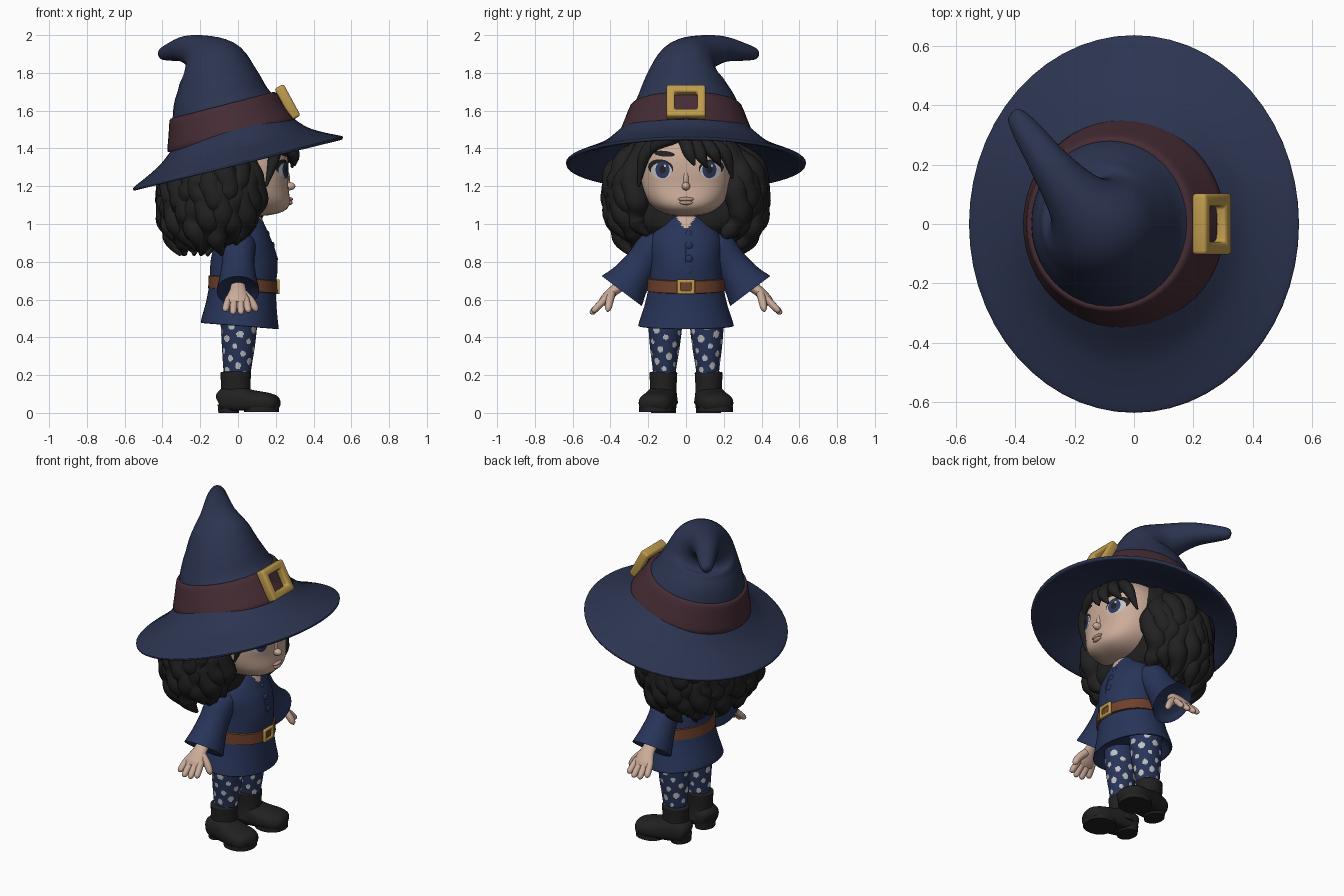
import bpy, bmesh, math
from mathutils import Vector, Matrix

if "Cube" in bpy.data.objects:
    bpy.data.objects.remove(bpy.data.objects["Cube"])

def mat(name, *c):
    m = bpy.data.materials.new(name)
    m.diffuse_color = (*c, 1)
    m.use_nodes = True
    m.node_tree.nodes["Principled BSDF"].inputs["Base Color"].default_value = m.diffuse_color
    return m

HAT = mat("hat navy", .025, .035, .082)
COAT = mat("coat blue", .021, .035, .100)
BAND = mat("band maroon", .060, .025, .034)
GOLD = mat("gold", .52, .33, .075)
SKIN = mat("skin", .60, .41, .32)
BELT = mat("belt brown", .155, .052, .024)
BLACK = mat("soft black", .015, .015, .015)
PALE = mat("pale grey", .52, .53, .54)
IRIS = mat("iris blue", .024, .038, .11)
LIP = mat("lip pink", .50, .31, .25)

def finish(name, bm, mats, rule=None, move=None):
    if move:
        for v in bm.verts:
            v.co = Vector(move(*v.co))
    bmesh.ops.recalc_face_normals(bm, faces=bm.faces)
    for f in bm.faces:
        f.smooth = True
        if rule:
            f.material_index = rule(f.calc_center_median())
    me = bpy.data.meshes.new(name)
    bm.to_mesh(me)
    bm.free()
    for m in mats:
        me.materials.append(m)
    ob = bpy.data.objects.new(name, me)
    bpy.context.collection.objects.link(ob)
    me.set_sharp_from_angle(angle=math.radians(55))
    return ob

def resample(rows, steps):
    out = []
    for i in range(len(rows) - 1):
        p0, p1, p2, p3 = rows[max(i - 1, 0)], rows[i], rows[i + 1], rows[min(i + 2, len(rows) - 1)]
        for k in range(steps):
            t = k / steps
            out.append([.5 * (2 * b + (c - a) * t + (2 * a - 5 * b + 4 * c - d) * t * t + (3 * b - a - 3 * c + d) * t ** 3)
                        for a, b, c, d in zip(p0, p1, p2, p3)])
    return out + [list(rows[-1])]

# loft of ellipses along a path; each row is x, y, z, radius u, radius v
def loft(name, rows, *mats, n=32, steps=4, axis=None, ref=(1, 0, 0), rule=None, move=None, power=1):
    rows = resample(rows, steps)
    pts = [Vector(r[:3]) for r in rows]
    bm, rings = bmesh.new(), []
    for i, r in enumerate(rows):
        t = Vector(axis).normalized() if axis else (pts[min(i + 1, len(pts) - 1)] - pts[max(i - 1, 0)]).normalized()
        u = Vector(ref)
        u = (u - t * u.dot(t)).normalized()
        v = t.cross(u)
        ring = []
        for k in range(n):
            c, s = math.cos(math.tau * k / n), math.sin(math.tau * k / n)
            c, s = (math.copysign(abs(q) ** power, q) for q in (c, s))
            ring.append(bm.verts.new(pts[i] + u * c * max(r[3], .002) + v * s * max(r[4], .002)))
        rings.append(ring)
    for a, b in zip(rings, rings[1:]):
        for k in range(n):
            bm.faces.new((a[k], a[(k + 1) % n], b[(k + 1) % n], b[k]))
    bm.faces.new(rings[0])
    bm.faces.new(rings[-1])
    return finish(name, bm, mats, rule, move)

def ball(name, c, r, m):
    bm = bmesh.new()
    bmesh.ops.create_uvsphere(bm, u_segments=24, v_segments=14, radius=1)
    return finish(name, bm, [m], move=lambda x, y, z: (c[0] + x * r[0], c[1] + y * r[1], c[2] + z * r[2]))

# rounded rectangular buckle frame facing +x and leaning back
def buckle(name, c, w, h, bar, thick, lean):
    bm = bmesh.new()
    o = [bm.verts.new((0, a * w, b * h)) for a, b in ((-1, -1), (1, -1), (1, 1), (-1, 1))]
    i = [bm.verts.new((0, v.co.y - math.copysign(bar, v.co.y), v.co.z - math.copysign(bar, v.co.z))) for v in o]
    for k in range(4):
        j = (k + 1) % 4
        bm.faces.new((o[k], o[j], i[j], i[k]))
    ob = finish(name, bm, [GOLD])
    ob.matrix_world = Matrix.Translation(c) @ Matrix.Rotation(-lean, 4, 'Y')
    s = ob.modifiers.new("thickness", 'SOLIDIFY')
    s.thickness, s.offset = thick, 0
    b = ob.modifiers.new("rounding", 'BEVEL')
    b.width, b.segments = bar * .3, 3

# hat: tilted brim, bent crown, band and buckle
prof = [(.48, .21), (.56, .165), (.7, .09), (.85, .04), (.98, .004), (1, -.008), (.97, -.018), (.8, .02), (.62, .07), (.45, .11)]
loft("hat_brim", [(-.03 * (1 - r) * 2, 0, 1.33 + h, .555 * r, .635 * r) for r, h in prof], HAT, n=56, axis=(0, 0, 1),
     move=lambda x, y, z: (x, y, z + .245 * x))
loft("hat_crown", [(-.035, 0, 1.48, .335, .335), (-.08, 0, 1.62, .275, .282), (-.105, 0, 1.75, .22, .22),
                   (-.135, .02, 1.84, .178, .168), (-.195, .085, 1.9, .108, .104), (-.28, .195, 1.925, .07, .07),
                   (-.36, .31, 1.91, .048, .046), (-.40, .365, 1.9, .03, .03), (-.41, .376, 1.898, .008, .008)],
     HAT, n=40, steps=5)
loft("hat_band", [(-.032, 0, 1.47, .335, .335), (-.034, 0, 1.475, .351, .353), (-.058, 0, 1.55, .32, .325),
                  (-.08, 0, 1.622, .291, .295), (-.083, 0, 1.628, .27, .276)], BAND, n=48, steps=3, axis=(-.26, 0, 1))
buckle("hat_buckle", (.262, 0, 1.645), .103, .095, .043, .055, .5)
loft("hat_buckle_backing", [(.24, 0, 1.634, .075, .075), (.248, 0, 1.638, .075, .075)], BAND, ref=(0, 0, 1), steps=1)

# head with a fuller lower face
HC, HR, P = (.03, 0, 1.28), (.238, .245, .24), 2.5
def fuller(x, z):
    t = min(max((1.23 - z) / .19, 0), 1)
    return HC[0] + (x - HC[0]) * (1 + .7 * t * t)
def head_shape(x, y, z):
    k = sum(abs(q / r) ** P for q, r in zip((x, y, z), HR)) ** (-1 / P)
    x, y, z = x * k + HC[0], y * k, z * k + HC[2]
    return (fuller(x, z) if x > HC[0] else x), y, z
bm = bmesh.new()
bmesh.ops.create_uvsphere(bm, u_segments=56, v_segments=40, radius=1)
finish("head", bm, [SKIN], move=head_shape)
ball("nose", (.27, 0, 1.2), (.034, .022, .022), SKIN)
ball("nose_bridge", (.256, 0, 1.235), (.02, .017, .05), SKIN)
loft("neck", [(.03, 0, .92, .08, .08), (.03, 0, 1.1, .075, .075)], SKIN)

def face_x(y, z):
    return fuller(HC[0] + HR[0] * max(1 - abs(y / HR[1]) ** P - abs((z - HC[2]) / HR[2]) ** P, .001) ** (1 / P), z)
lip_x = face_x(0, 1.12)
ball("upper_lip", (lip_x, 0, 1.131), (.015, .042, .011), LIP)
ball("lower_lip", (lip_x, 0, 1.113), (.014, .034, .012), LIP)

# thin oval plate that follows the face
def patch(name, cy, cz, ry, rz, lift, m, turn=0):
    bm, rings, n = bmesh.new(), [], 28
    for q in (.05, .4, .7, 1):
        ring = []
        for k in range(n):
            a, b = q * ry * math.cos(math.tau * k / n), q * rz * math.sin(math.tau * k / n)
            y = cy + a * math.cos(turn) - b * math.sin(turn)
            z = cz + a * math.sin(turn) + b * math.cos(turn)
            ring.append(bm.verts.new((face_x(y, z) + lift, y, z)))
        rings.append(ring)
    bm.faces.new(rings[0])
    for a, b in zip(rings, rings[1:]):
        for k in range(n):
            bm.faces.new((a[k], b[k], b[(k + 1) % n], a[(k + 1) % n]))
    finish(name, bm, [m])

for s in (-1, 1):
    patch("eyelash", s * .134, 1.297, .067, .045, .002, BLACK, s * .15)
    patch("eye_white", s * .13, 1.282, .056, .043, .004, PALE)
    patch("iris", s * .124, 1.287, .037, .045, .006, IRIS)
    patch("pupil", s * .124, 1.288, .017, .022, .0075, BLACK)
    patch("eye_glint", s * .124 + .013, 1.308, .006, .007, .009, PALE)
    patch("eyebrow", s * .115, 1.372, .056, .015, .006, BLACK, s * .1)

# hair: inner mass, two layers of curly locks, fringe
loft("hair_mass", [(-.1, 0, .93, .17, .27), (-.1, 0, 1.02, .25, .36), (-.1, 0, 1.2, .26, .36), (-.06, 0, 1.36, .2, .3),
                   (-.04, 0, 1.44, .15, .22)], BLACK, axis=(0, 0, 1),
     move=lambda x, y, z: (min(x, .1), y, z + .12 * x))

def lock(a, bottom, out, size, phase):
    rows, spine = [], resample([(.62, 1.42, .05), (.93, 1.25, .064), (1, 1.12, .066), (.97, 1.02, .06),
                                (.86, .93, .047), (.76, .865, .008)], 3)
    for i, (k, z, r) in enumerate(spine):
        z = 1.42 - (1.42 - z) * (1.42 - bottom) / .555
        b = a + .06 * math.sin(i * .8 + phase)
        k = k * out + .025 * math.cos(i * .8 + phase)
        r *= size * (1 + .09 * math.sin(i * 1.6 + phase))
        x = -.1 + .27 * k * math.cos(b)
        rows.append((x, .375 * k * math.sin(b), z + .2 * x * max(0, (z - .95) / .4), r, r))
    loft("hair_lock", rows, BLACK, n=12, steps=2)

for i in range(20):
    a = math.radians(48 + 264 * i / 19)
    front = max(0, math.cos(a))
    lock(a, .835 + .11 * front + .03 * (i % 2), 1, 1, i * 2.1)
    if i < 19:
        lock(a + .12, .98 + .04 * (i % 3), 1.03, .95, i * 1.7 + 1)
        lock(a + .12, .88 + .1 * front, .82, 1.05, i * 1.3)

for p in ([(.15, -.03, 1.5), (.255, .0, 1.43), (.295, .02, 1.37), (.30, .045, 1.31)],
          [(.15, .0, 1.5), (.25, .05, 1.43), (.295, .08, 1.36), (.285, .11, 1.30)],
          [(.15, .03, 1.5), (.235, .1, 1.43), (.27, .15, 1.37), (.245, .18, 1.31)],
          [(.13, .06, 1.49), (.2, .15, 1.43), (.215, .215, 1.36), (.18, .245, 1.24)],
          [(.15, -.02, 1.5), (.225, -.06, 1.46), (.22, -.15, 1.425), (.19, -.22, 1.35)],
          [(.13, -.05, 1.49), (.19, -.16, 1.43), (.19, -.225, 1.35), (.15, -.25, 1.2)]):
    loft("fringe_lock", [(*q, r, r) for q, r in zip(p, (.04, .036, .032, .006))], BLACK, n=12)

# coat with open neck, belt and buttons
lean = lambda x, y, z: (x, y, z - .08 * x)
torso = [(.01, .52, .15, .2), (.01, .468, .19, .235), (.01, .462, .205, .252), (.01, .485, .203, .247), (.018, .58, .186, .217),
         (.025, .68, .176, .197), (.032, .8, .176, .188), (.035, .9, .152, .193), (.038, .96, .125, .17),
         (.04, 1.01, .1, .125), (.04, 1.045, .082, .088), (.04, 1.05, .06, .065)]
loft("coat", [(c, 0, z, a, b) for c, z, a, b in torso], COAT, SKIN, n=64, steps=5, axis=(0, 0, 1), move=lean,
     rule=lambda c: int(c.x > .05 and abs(c.y) < (c.z - .965) * .75))
loft("belt", [(.028, 0, z, .174 + d, .195 + d) for z, d in ((.647, 0), (.65, .012), (.714, .009), (.717, 0))],
     BELT, n=48, steps=1, axis=(0, 0, 1), move=lean)
buckle("belt_buckle", (.212, 0, .668), .047, .039, .018, .018, 0)
for z, x in ((.945, .155), (.885, .182), (.815, .199), (.75, .198)):
    ball("button", (x, .014, z), (.012, .021, .021), COAT)
loft("coat_front_seam", [(.152, -.006, .95, .006, .006), (.188, -.006, .87, .006, .006), (.203, -.006, .8, .006, .006),
                         (.196, -.006, .71, .006, .006)], COAT, n=8)

for s in (-1, 1):
    # flared sleeves
    loft("sleeve", [(.01, s * .09, .92, .07, .07), (.005, s * .165, .885, .088, .088), (0, s * .235, .79, .086, .09),
                    (0, s * .295, .705, .1, .108), (0, s * .335, .652, .112, .13), (0, s * .339, .646, .108, .126),
                    (0, s * .33, .66, .08, .09)], COAT, axis=(0, s * .6, -.8))
    # hands
    loft("palm", [(0, s * .32, .69, .035, .03), (0, s * .385, .645, .045, .028), (-.005, s * .43, .6, .062, .026),
                  (-.005, s * .448, .578, .055, .02)], SKIN, n=20)
    for x, l in ((-.055, .045), (-.022, .06), (.013, .06), (.045, .05)):
        loft("finger", [(x * .9, s * .425, .605, .019, .019), (x * 1.1, s * (.43 + l * .65), .6 - l * .65, .019, .018),
                        (x * 1.2, s * (.437 + l), .592 - l, .016, .015), (x * 1.2, s * (.444 + l), .583 - l, .004, .004)],
             SKIN, n=12)
    loft("thumb", [(.03, s * .395, .63, .024, .022), (.07, s * .405, .59, .022, .021), (.092, s * .412, .553, .018, .017),
                   (.098, s * .416, .536, .004, .004)], SKIN, n=12)
    # spotted leggings
    dots = [(i * 2.4 + s, .21 + .27 * i / 34, .014 + .005 * (i % 3) / 2) for i in range(35)]
    def spotted(c, s=s):
        a = math.atan2(c.y - s * .11, c.x)
        return int(any(math.hypot(math.sin((a - d) / 2) * .17, c.z - z) < r for d, z, r in dots))
    loft("legging", [(-.005, s * .115, .18, .068, .056), (-.003, s * .114, .26, .077, .066), (.002, s * .112, .36, .088, .08),
                     (.005, s * .11, .47, .097, .09), (.005, s * .11, .55, .1, .09)], COAT, PALE, n=110, steps=20, rule=spotted)
    # boots
    loft("boot_shaft", [(-.01, s * .12, .05, .085, .078), (-.012, s * .12, .12, .078, .07), (-.012, s * .12, .195, .08, .073),
                        (-.012, s * .12, .213, .08, .073), (-.012, s * .12, .218, .066, .058)], BLACK, axis=(0, 0, 1))
    floor = lambda x, y, z: (x, y, max(z, .012))
    loft("boot_foot", [(-.102, s * .115, .06, .02, .03), (-.085, s * .118, .065, .06, .07), (-.01, s * .13, .07, .075, .082),
                       (.07, s * .145, .06, .062, .09), (.15, s * .16, .052, .056, .092), (.2, s * .168, .046, .044, .07),
                       (.22, s * .172, .042, .012, .02)], BLACK, ref=(0, 0, 1), power=.85, move=floor)
    loft("boot_heel", [(-.05, s * .12, 0, .054, .066), (-.052, s * .12, .045, .056, .07)], BLACK, axis=(0, 0, 1), steps=1)
    loft("boot_sole", [(.125, s * .156, .004, .092, .092), (.125, s * .156, .03, .092, .092)], BLACK, axis=(0, 0, 1), steps=1, power=.9)
